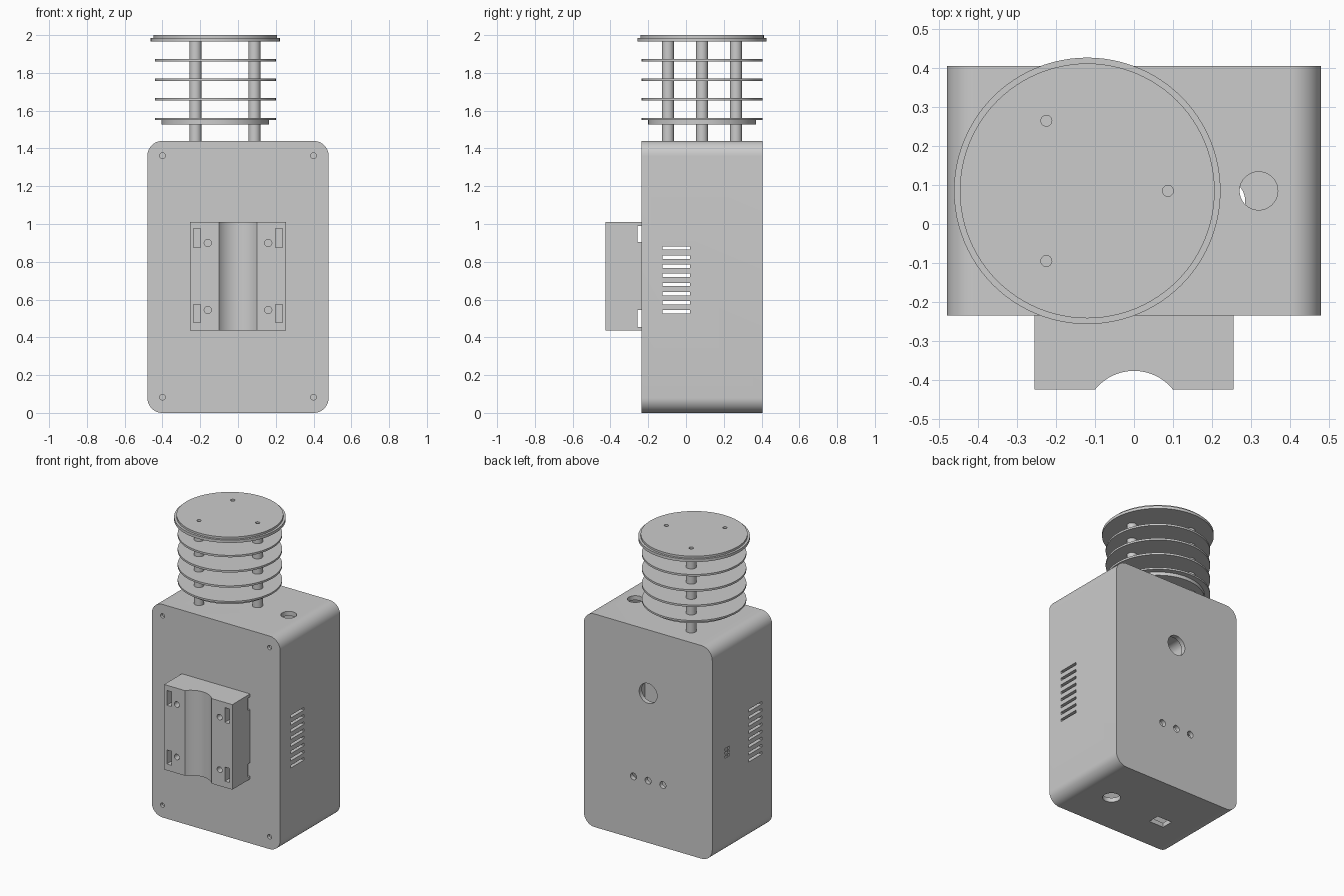
import bpy, bmesh
from math import sin, cos, pi, radians, asin
from mathutils import Matrix, Vector

if "Cube" in bpy.data.objects:
    bpy.data.objects.remove(bpy.data.objects["Cube"])

def finish(name, bm):
    bmesh.ops.recalc_face_normals(bm, faces=bm.faces)
    me = bpy.data.meshes.new(name)
    bm.to_mesh(me)
    bm.free()
    ob = bpy.data.objects.new(name, me)
    bpy.context.collection.objects.link(ob)
    return ob

def add_prism(bm, pts, vec):
    vec = Vector(vec)
    a = [bm.verts.new(p) for p in pts]
    b = [bm.verts.new(Vector(p) + vec) for p in pts]
    n = len(a)
    bm.faces.new(a)
    bm.faces.new(b[::-1])
    for i in range(n):
        j = (i + 1) % n
        bm.faces.new((a[i], b[i], b[j], a[j]))

def add_box(bm, x0, x1, y0, y1, z0, z1):
    add_prism(bm, [(x0, y0, z0), (x1, y0, z0), (x1, y1, z0), (x0, y1, z0)], (0, 0, z1 - z0))

def add_cyl_z(bm, x, y, z0, z1, r, n=24):
    ang = [2 * pi * i / n for i in range(n)]
    add_prism(bm, [(x + r * cos(t), y + r * sin(t), z0) for t in ang], (0, 0, z1 - z0))

def add_cyl_y(bm, x, z, y0, y1, r, n=32):
    ang = [2 * pi * i / n for i in range(n)]
    add_prism(bm, [(x + r * cos(t), y0, z + r * sin(t)) for t in ang], (0, y1 - y0, 0))

def add_rounded(bm, hx, z0, z1, y0, y1, r, n=12):
    # box with corners rounded in the front view
    pts = []
    for k, (sx, z) in enumerate([(1, z1 - r), (-1, z1 - r), (-1, z0 + r), (1, z0 + r)]):
        for i in range(n + 1):
            t = (k + i / n) * pi / 2
            pts.append((sx * (hx - r) + r * cos(t), y0, z + r * sin(t)))
    add_prism(bm, pts, (0, y1 - y0, 0))

def cut(ob, bm):
    tool = finish("cutter", bm)
    tool.hide_render = True
    mod = ob.modifiers.new("cut", 'BOOLEAN')
    mod.operation, mod.solver, mod.object = 'DIFFERENCE', 'EXACT', tool
    bpy.context.view_layer.objects.active = ob
    bpy.ops.object.modifier_apply(modifier=mod.name)
    bpy.data.objects.remove(tool)

CX, CY = -0.12, 0.085
POSTS = [(-0.225, 0.265), (0.087, 0.085), (-0.225, -0.095)]

def cut_bores(ob, z0, z1):
    bm = bmesh.new()
    for x, y in POSTS:
        add_cyl_z(bm, x, y, z0, z1, 0.014)
    cut(ob, bm)

# Housing shell
bm = bmesh.new()
add_rounded(bm, 0.48, 0, 1.44, -0.235, 0.405, 0.08)
housing = finish("housing", bm)
bm = bmesh.new()
add_rounded(bm, 0.45, 0.03, 1.41, -0.205, 0.375, 0.05)
cut(housing, bm)

# Housing openings
bm = bmesh.new()
for i in range(8):                                   # side vents
    z = 0.535 + i * 0.0483
    for s in (-1, 1):
        x0, x1 = sorted((s * 0.43, s * 0.5))
        add_box(bm, x0, x1, -0.125, 0.02, z - 0.009, z + 0.009)
for i in range(3):                                   # small grille, left side
    for y in (0.23, 0.26):
        z = 0.655 + i * 0.025
        add_box(bm, -0.5, -0.43, y - 0.01, y + 0.01, z - 0.008, z + 0.008)
add_cyl_y(bm, 0, 1.01, 0.36, 0.42, 0.067)            # back window
for x in (-0.11, 0, 0.11):                           # indicator holes
    add_cyl_y(bm, x, 0.42, 0.36, 0.42, 0.023, 24)
for x in (-0.4, 0.4):                                # front screw holes
    for z in (0.083, 1.362):
        add_cyl_y(bm, x, z, -0.25, -0.215, 0.015, 20)
add_cyl_z(bm, 0.32, 0.085, 1.39, 1.46, 0.049, 40)    # top hole
add_cyl_z(bm, 0.23, 0.06, -0.02, 0.04, 0.055, 40)    # bottom hole
add_box(bm, -0.245, -0.135, -0.015, 0.065, -0.02, 0.04)  # bottom socket
cut(housing, bm)
cut_bores(housing, 1.39, 1.46)

# Pole mount with curved saddle
R, half = 0.128, 0.1
a = asin(half / R)
yc = -0.425 - R * cos(a)
pts = [(-0.255, -0.235), (-0.255, -0.425)]
pts += [(R * sin(t), yc + R * cos(t)) for t in [-a + 2 * a * i / 24 for i in range(25)]]
pts += [(0.255, -0.425), (0.255, -0.235)]
bm = bmesh.new()
add_prism(bm, [(x, y, 0.435) for x, y in pts], (0, 0, 0.575))
mount = finish("pole_mount", bm)
bm = bmesh.new()
for z0, z1 in ((0.455, 0.545), (0.905, 0.99)):       # strap channels
    add_box(bm, -0.3, 0.3, -0.257, -0.2, z0, z1)
cut(mount, bm)
bm = bmesh.new()
for s in (-1, 1):                                    # strap slots and bolt holes
    for z0, z1 in ((0.478, 0.573), (0.875, 0.975)):
        add_box(bm, s * 0.217 - 0.018, s * 0.217 + 0.018, -0.45, -0.22, z0, z1)
    for z in (0.545, 0.9):
        add_cyl_y(bm, s * 0.16, z, -0.45, -0.22, 0.019, 24)
cut(mount, bm)

# Shield plates: (name, [(radius, z0, z1), ...])
plates = [("shield_base_step", 0.285, 1.527, 1.55), ("shield_base", 0.32, 1.55, 1.562),
          ("shield_plate_1", 0.32, 1.654, 1.667), ("shield_plate_2", 0.32, 1.757, 1.77),
          ("shield_plate_3", 0.32, 1.86, 1.873),
          ("shield_cap_rim", 0.342, 1.967, 1.986), ("shield_cap_top", 0.327, 1.986, 2.0)]
for name, r, z0, z1 in plates:
    bm = bmesh.new()
    add_cyl_z(bm, CX, CY, z0, z1, r, 96)
    cut_bores(finish(name, bm), z0 - 0.02, z1 + 0.02)

# Hollow support posts
for i, (x, y) in enumerate(POSTS):
    bm = bmesh.new()
    add_cyl_z(bm, x, y, 1.44, 1.967, 0.032, 32)
    post = finish(f"support_post_{i + 1}", bm)
    bm = bmesh.new()
    add_cyl_z(bm, x, y, 1.4, 2.0, 0.014)
    cut(post, bm)

# Smooth curved walls, keep edges sharp
for ob in list(bpy.context.scene.objects):
    bpy.ops.object.select_all(action='DESELECT')
    ob.select_set(True)
    bpy.context.view_layer.objects.active = ob
    bpy.ops.object.shade_smooth_by_angle(angle=radians(30))
